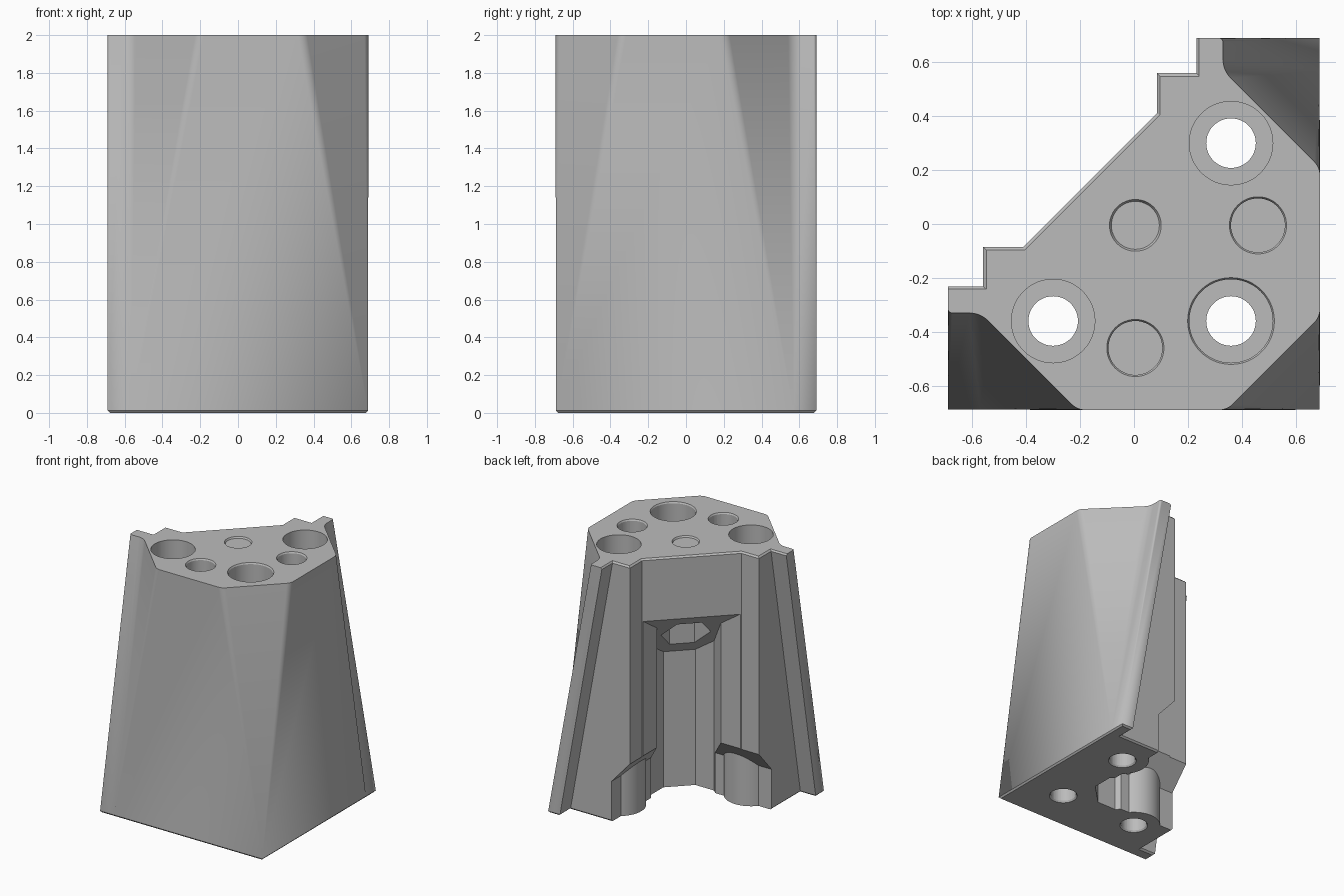
import bpy, bmesh, math
from mathutils import Vector

old = bpy.data.objects.get("Cube")
if old:
    bpy.data.objects.remove(old, do_unlink=True)

grey = bpy.data.materials.new("plain grey")
grey.use_nodes = True
colour = (0.5, 0.5, 0.5, 1)
grey.diffuse_color = colour
grey.node_tree.nodes["Principled BSDF"].inputs["Base Color"].default_value = colour


def flip(p):
    """Mirror a point across the diagonal symmetry plane."""
    return Vector((-p[1], -p[0]))


def add_object(name, bm):
    bmesh.ops.recalc_face_normals(bm, faces=bm.faces)
    mesh = bpy.data.meshes.new(name)
    bm.to_mesh(mesh)
    bm.free()
    ob = bpy.data.objects.new(name, mesh)
    bpy.context.collection.objects.link(ob)
    mesh.materials.append(grey)
    return ob


def loft(name, lower, upper):
    """Closed solid between two matching rings of 3D points."""
    bm = bmesh.new()
    a = [bm.verts.new(p) for p in lower]
    b = [bm.verts.new(p) for p in upper]
    n = len(a)
    for i in range(n):
        j = (i + 1) % n
        bm.faces.new((a[i], a[j], b[j], b[i]))
    bm.faces.new(a[::-1])
    bm.faces.new(b)
    bmesh.ops.remove_doubles(bm, verts=bm.verts, dist=0.0005)
    return add_object(name, bm)


def prism(name, outline, z0, top):
    """Vertical prism whose top height is a function of x and y."""
    return loft(name, [(x, y, z0) for x, y in outline],
                [(x, y, top(x, y)) for x, y in outline])


def ring(c, r, n, turn=0.0):
    return [(c[0] + r * math.cos(turn + math.tau * i / n),
             c[1] + r * math.sin(turn + math.tau * i / n)) for i in range(n)]


def cylinder(name, c, r, z0, z1, r1=None, n=48):
    return loft(name, [(x, y, z0) for x, y in ring(c, r, n)],
                [(x, y, z1) for x, y in ring(c, r1 or r, n)])


def boolean(ob, tool, operation="DIFFERENCE"):
    mod = ob.modifiers.new(tool.name, "BOOLEAN")
    mod.object, mod.operation, mod.solver = tool, operation, "EXACT"
    bpy.context.view_layer.objects.active = ob
    bpy.ops.object.modifier_apply(modifier=mod.name)
    bpy.data.objects.remove(tool, do_unlink=True)


def corner_arc(prev, p, nxt, r, steps=6):
    """Points of a rounded corner."""
    if r == 0:
        return [p]
    u, v = (prev - p).normalized(), (nxt - p).normalized()
    half = u.angle(v) / 2
    cut = r / math.tan(half)
    s, e = p + u * cut, p + v * cut
    mid = p + (u + v).normalized() * (r / math.sin(half))
    a0 = math.atan2(*(s - mid).yx)
    sweep = math.remainder(math.atan2(*(e - mid).yx) - a0, math.tau)
    return [mid + r * Vector((math.cos(a0 + sweep * i / steps),
                              math.sin(a0 + sweep * i / steps))) for i in range(steps + 1)]


# Tapered body: (top point, bottom point, top corner radius) for one half
half = [((.69, -.345), (.69, -.69), .07), ((.69, .21), (.69, .57), .07),
        ((.33, .57), (.69, .57), .1), ((.33, .69), (.69, .69), .015),
        ((.23, .69), (.59, .69), 0), ((.23, .56), (.59, .56), 0),
        ((.085, .56), (.085, .56), 0), ((.085, .41), (.085, .41), 0)]
half = [(Vector(t), Vector(b), r) for t, b, r in half]
full = half + [(flip(t), flip(b), r) for t, b, r in reversed(half)]
lower, upper = [], []
for i, (t, b, r) in enumerate(full):
    arc = corner_arc(full[i - 1][0], t, full[(i + 1) % len(full)][0], r)
    upper += [(*p, 2) for p in arc]
    lower += [(*b, 0)] * len(arc)
body = loft("corner_stand", lower, upper)

# Small chamfers on the foot and on the rear top rim
bm = bmesh.new()
bm.from_mesh(body.data)
rim = []
for e in bm.edges:
    m = (e.verts[0].co + e.verts[1].co) / 2
    rear = m.y - m.x > .3 and abs(m.x) < .68 and abs(m.y) < .68 and m.x < .24 and m.y > -.25
    flat = abs(e.verts[0].co.z - e.verts[1].co.z) < .001
    if flat and (m.z < .01 or (m.z > 1.99 and rear)):
        rim.append(e)
bmesh.ops.bevel(bm, geom=rim, offset=.012, segments=1, affect="EDGES", clamp_overlap=True)
bm.to_mesh(body.data)
bm.free()

# Rear channel with a sloping ceiling
side = [Vector(p) for p in ((.27, -.11), (.27, .05), (.08, .24), (.08, .8))]
outline = side + [Vector((-.8, .8))] + [flip(p) for p in reversed(side)]
boolean(body, prism("channel", outline, -.2, lambda x, y: 1.3 + .68 * (y - x)))

# Undercut at the foot of each leg, leaving a round boss around the bolt
profile = [(-.05, -.2), (.24, -.2), (.24, .31), (.075, .495), (-.05, .495)]
bolts = [(.36, .3), (-.3, -.36), (.36, -.36)]
for mirrored in (False, True):
    rings = []
    for y in (.03, .75):
        pts = [(x, y, z) for x, z in profile]
        rings.append([(*flip(p), p[2]) for p in pts] if mirrored else pts)
    cut = loft("undercut", *rings)
    boolean(cut, cylinder("boss", bolts[mirrored], .19, -.3, 1))
    boolean(body, cut)


def bore(c, r, z0, z1, rim_width=0.0):
    boolean(body, cylinder("bore", c, r, z0, z1))
    if rim_width:
        boolean(body, cylinder("rim", c, r - .001, 2 - rim_width, 2.01, r + rim_width))


# Counterbored bolt holes
for c in bolts:
    bore(c, .155, 1.3, 2.1, .012 if c[1] < 0 < c[0] else 0)
    bore(c, .092, -.1, 1.4)
    boolean(body, cylinder("foot_rim", c, .107, -.01, .014, .091))

# Blind sockets and the centre screw hole with its hexagonal nut recess
for c in ((.46, -.005), (.005, -.46)):
    bore(c, .1, 1.75, 2.1, .012)
bore((.005, -.005), .09, 1.5, 2.1, .012)
boolean(body, prism("nut", ring((.005, -.005), .175, 6, math.pi / 4), .9, lambda x, y: 1.75))

# Soft shading with crisp edges
bpy.ops.object.select_all(action="DESELECT")
body.select_set(True)
bpy.context.view_layer.objects.active = body
bpy.ops.object.shade_smooth_by_angle(angle=math.radians(25))
weighted = body.modifiers.new("even_shading", "WEIGHTED_NORMAL")
weighted.keep_sharp = True
